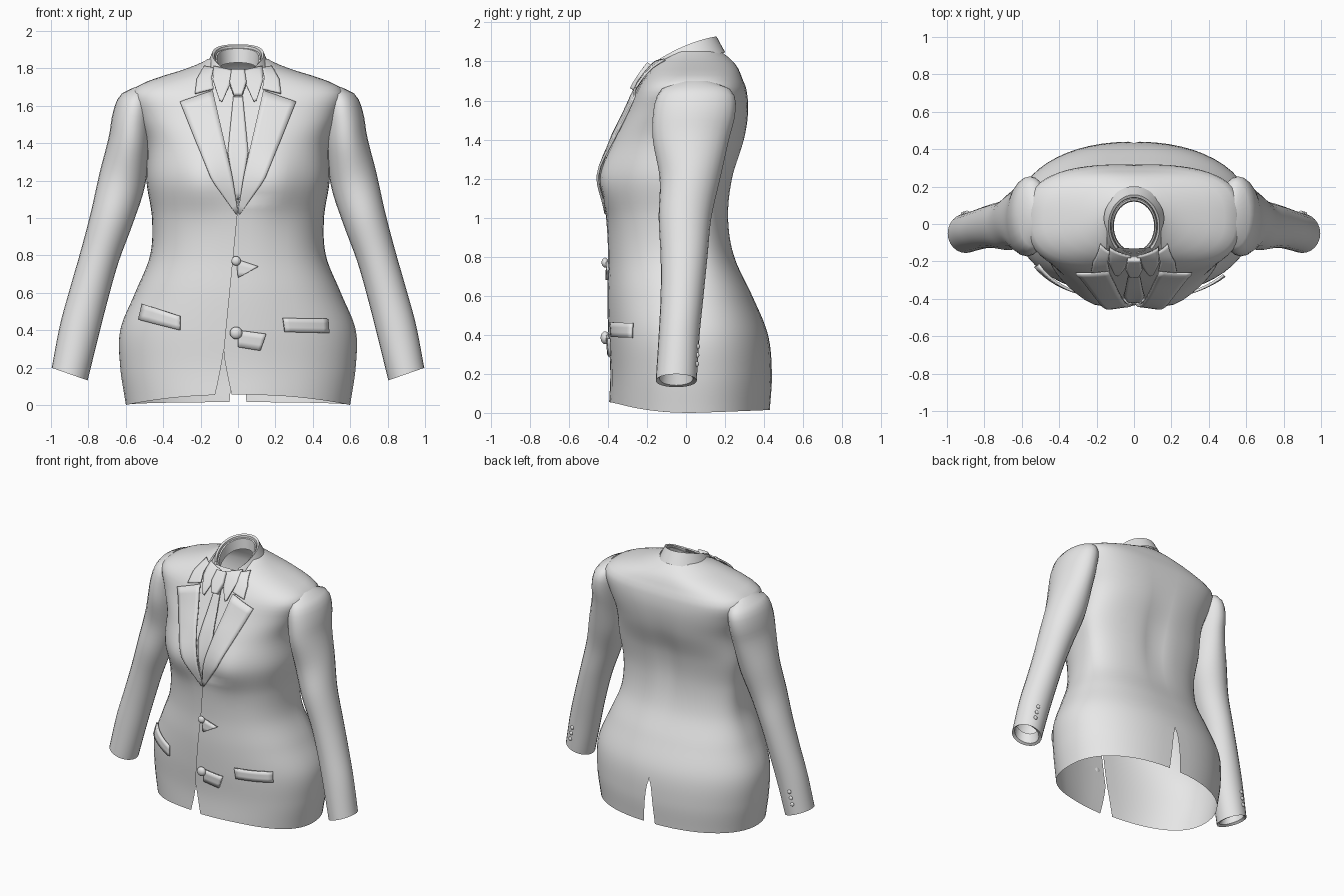
import bpy, bmesh, math
from mathutils import Vector

old = bpy.data.objects.get("Cube")
if old:
    bpy.data.objects.remove(old, do_unlink=True)

cloth = bpy.data.materials.new("light_grey_cloth")
cloth.use_nodes = True
cloth.diffuse_color = (0.8, 0.8, 0.8, 1)
cloth.node_tree.nodes["Principled BSDF"].inputs["Base Color"].default_value = (0.8, 0.8, 0.8, 1)


def finish(obj, angle=45):
    obj.data.materials.append(cloth)
    bpy.ops.object.select_all(action='DESELECT')
    obj.select_set(True)
    bpy.context.view_layer.objects.active = obj
    bpy.ops.object.shade_smooth_by_angle(angle=math.radians(angle))
    return obj


def sheets(name, parts, thick=0):
    """Each part is a list of point rows; rows are skinned into one mesh."""
    bm = bmesh.new()
    for rows in parts:
        vs = [[bm.verts.new(p) for p in row] for row in rows]
        for a, b in zip(vs, vs[1:]):
            for j in range(len(a) - 1):
                bm.faces.new((a[j], a[j + 1], b[j + 1], b[j]))
    bmesh.ops.remove_doubles(bm, verts=bm.verts, dist=0.0005)
    bmesh.ops.recalc_face_normals(bm, faces=bm.faces)
    me = bpy.data.meshes.new(name)
    bm.to_mesh(me)
    bm.free()
    obj = bpy.data.objects.new(name, me)
    bpy.context.collection.objects.link(obj)
    if thick:
        m = obj.modifiers.new("thickness", 'SOLIDIFY')
        m.thickness, m.offset = thick, 0
    return finish(obj)


def at(table, z):
    """Smooth interpolation of a table whose first column is height."""
    z = min(max(z, table[0][0]), table[-1][0])
    i = 0
    while i < len(table) - 2 and z > table[i + 1][0]:
        i += 1
    a, b = table[i], table[i + 1]
    p, n = table[max(i - 1, 0)], table[min(i + 2, len(table) - 1)]
    h = b[0] - a[0]
    f = (z - a[0]) / h
    out = []
    for c in range(1, len(a)):
        m0 = (b[c] - p[c]) / (b[0] - p[0]) * h
        m1 = (n[c] - a[c]) / (n[0] - a[0]) * h
        out.append((2*f**3 - 3*f*f + 1) * a[c] + (f**3 - 2*f*f + f) * m0
                   + (3*f*f - 2*f**3) * b[c] + (f**3 - f*f) * m1)
    return out


def lerp(a, b, f):
    return a + (b - a) * f


# Body sections: height, half width, front y, back y, squareness
BODY = [(0, .60, -.38, .43, 2.2), (.2, .63, -.375, .44, 2.2), (.4, .63, -.385, .42, 2.2),
        (.6, .55, -.39, .34, 2.3), (.8, .47, -.385, .25, 2.4), (1.0, .46, -.395, .22, 2.4),
        (1.2, .49, -.42, .24, 2.5), (1.4, .49, -.37, .30, 2.6), (1.55, .54, -.30, .32, 2.8),
        (1.66, .57, -.25, .31, 3), (1.71, .53, -.22, .29, 2.8), (1.76, .40, -.185, .27, 2.5),
        (1.79, .30, -.16, .25, 2.3), (1.82, .22, -.13, .22, 2.1), (1.85, .16, -.11, .18, 2)]
MID = 0.03


def body_point(t, z):
    """Point at angle t from the front centre of the body section."""
    w, yf, yb, n = at(BODY, z)
    s, c, p = math.sin(t), math.cos(t), 2 / n
    x = w * math.copysign(abs(s) ** p, s)
    y = MID - (MID - yf) * c ** p if c > 0 else MID + (yb - MID) * (-c) ** p
    if c > 0:
        y -= .035 * math.exp(-((abs(x) - .2) / .12) ** 2 - ((z - 1.2) / .16) ** 2)
    else:
        y -= .025 * math.exp(-(x / .07) ** 2 - ((z - 1.15) / .3) ** 2)
    hem = max(0, 1 - z / .3) ** 2
    z += hem * (.055 * max(0, c) ** 2 + .015 * max(0, -c))
    return Vector((x, y, z))


def angle_of(x, z):
    w, _, _, n = at(BODY, z)
    return math.asin(math.copysign(min(abs(x) / w, .95) ** (n / 2), x))


def on_front(x, z, lift):
    p = body_point(angle_of(x, z), z)
    return Vector((x, p.y - lift, z))


def front_gap(z):
    if z > 1.08:
        return min(.135 * (z - 1.08) / .54, .145)
    return .045 * max(0, 1 - z / .28)


def seam(z):
    return -.078 * min(1, max(0, (1.08 - z) / .8))


# Jacket body: two open halves with a front closure and a back vent
halves = []
for side in (1, -1):
    rows = []
    for i in range(63):
        z = 1.85 * i / 62
        a = angle_of(front_gap(z) + side * seam(z), z)
        b = math.pi - angle_of(.045 * math.sqrt(max(0, 1 - z / .33)), z)
        row = []
        for j in range(29):
            p = body_point(lerp(a, b, j / 28), z)
            if side > 0 and z < 1.1:
                p.y -= .014 * max(0, 1 - j / 4)
            row.append((p.x * side, p.y, p.z))
        rows.append(row)
    halves.append(rows)
sheets("jacket_body", halves)

# Sleeves: height, centre x, radius x, centre y, radius y, with a turned-in cuff
SLEEVE = [(.165, .90, .096, -.05, .105), (.4, .848, .102, -.035, .105), (.6, .795, .10, -.02, .11),
          (.8, .738, .10, -.01, .12), (1.0, .675, .11, -.005, .135), (1.2, .62, .12, .02, .155),
          (1.4, .58, .11, .025, .195), (1.52, .565, .108, .04, .21), (1.62, .548, .098, .05, .20),
          (1.67, .535, .075, .05, .16), (1.70, .52, .03, .05, .07)]
for side, label in ((1, "left"), (-1, "right")):
    def ring(z, size=1, rise=0):
        x, rx, y, ry = at(SLEEVE, z)
        tilt = .35 * min(1, (1.72 - z) / .3)
        pts = []
        for j in range(25):
            t = 2 * math.pi * j / 24
            c, s = math.cos(t), math.sin(t)
            pts.append((side * (x + size * rx * c), y + size * ry * s, z + rise + tilt * rx * c))
        return pts
    rows = [ring(.165, .75, .08), ring(.165, .82, .01)]
    rows += [ring(lerp(.165, 1.70, i / 40)) for i in range(41)]
    sheets(label + "_sleeve", [rows])


def strip(inner, outer, lift, nu=6, nv=14, mirror=1):
    """Panel on the front of the body between two height-and-x polylines."""
    def walk(path, f):
        f *= len(path) - 1
        i = min(int(f), len(path) - 2)
        return Vector(path[i]).lerp(Vector(path[i + 1]), f - i)
    rows = []
    for v in range(nv + 1):
        a, b = walk(inner, v / nv), walk(outer, v / nv)
        row = []
        for u in range(nu + 1):
            q = a.lerp(b, u / nu)
            p = on_front(q.x, q.y, lift)
            row.append((p.x * mirror, p.y, p.z))
        rows.append(row)
    return rows


for side, label in ((1, "left"), (-1, "right")):
    # Lapel with a pointed notch
    sheets(label + "_lapel", [strip([(0, 1.03), (.03, 1.22), (.08, 1.44), (.135, 1.68)],
           [(.01, 1.02), (.14, 1.2), (.23, 1.42), (.31, 1.62)], .014, mirror=side)], .012)
    # Lower collar leaf above the notch
    sheets(label + "_collar_leaf", [strip([(.13, 1.69), (.14, 1.75), (.13, 1.80)],
           [(.23, 1.665), (.22, 1.74), (.18, 1.81)], .016, mirror=side)], .012)
    # Shirt collar point beside the tie
    sheets(label + "_shirt_collar_point", [strip([(.015, 1.785), (.04, 1.72), (.085, 1.62)],
           [(.13, 1.81), (.135, 1.74), (.10, 1.63)], .008, mirror=side)], .01)

# Shirt front and tie
sheets("shirt_front", [strip([(-.03, 1.02), (-.17, 1.62), (-.13, 1.79)],
                             [(.03, 1.02), (.17, 1.62), (.13, 1.79)], -.03, 10)])
sheets("tie_blade", [strip([(-.01, 1.1), (-.055, 1.35), (-.022, 1.68)],
                           [(.01, 1.1), (.055, 1.35), (.022, 1.68)], -.008)], .012)
sheets("tie_knot", [strip([(-.022, 1.655), (-.045, 1.72), (-.035, 1.785)],
                          [(.022, 1.655), (.045, 1.72), (.035, 1.785)], .02)], .035)


# Standing collars: profile of (radius, height offset) swept around the neck
def neck_band(name, profile, start):
    rows = []
    for r, dz in profile:
        row = []
        for j in range(33):
            t = lerp(start, 2 * math.pi - start, j / 32)
            y = -.012 - 1.22 * r * math.cos(t)
            ref = -.012 - .165 * math.cos(t)
            row.append((r * math.sin(t), y, 1.875 + .42 * ref - .8 * ref * ref + dz))
        rows.append(row)
    sheets(name, [rows])


neck_band("jacket_collar", [(.122, -.08), (.126, 0), (.138, .008), (.15, -.02), (.175, -.075)], .75)
neck_band("shirt_collar", [(.108, -.09), (.112, -.015), (.12, -.012), (.135, -.07)], .12)

# Pocket flaps and cloth folds beside the buttons
PANELS = {"left_pocket_flap": ([(.25, .39), (.24, .465)], [(.485, .385), (.48, .46)], .022),
          "right_pocket_flap": ([(-.53, .455), (-.51, .54)], [(-.31, .40), (-.31, .475)], .022),
          "upper_button_fold": ([(0, .68), (-.01, .78)], [(.02, .69), (.11, .74)], .018),
          "lower_button_fold": ([(.0, .31), (.0, .40)], [(.12, .29), (.15, .38)], .018)}
for name, (inner, outer, lift) in PANELS.items():
    sheets(name, [strip(inner, outer, lift, 8, 3)], .014)


def button(name, place, r, depth):
    bpy.ops.mesh.primitive_uv_sphere_add(segments=16, ring_count=10, radius=r, location=place)
    obj = bpy.context.object
    obj.name = name
    obj.scale.y = depth
    finish(obj)


# Front buttons and small cuff buttons
button("upper_button", on_front(-.01, .77, .03), .025, .7)
button("lower_button", on_front(-.01, .385, .03), .033, .7)
for side, label in ((1, "left"), (-1, "right")):
    for i in range(3):
        z = .25 + .045 * i
        x, rx, y, ry = at(SLEEVE, z)
        button(f"{label}_cuff_button_{i + 1}", (side * (x + .03), y + ry * .96, z), .014, .7)
